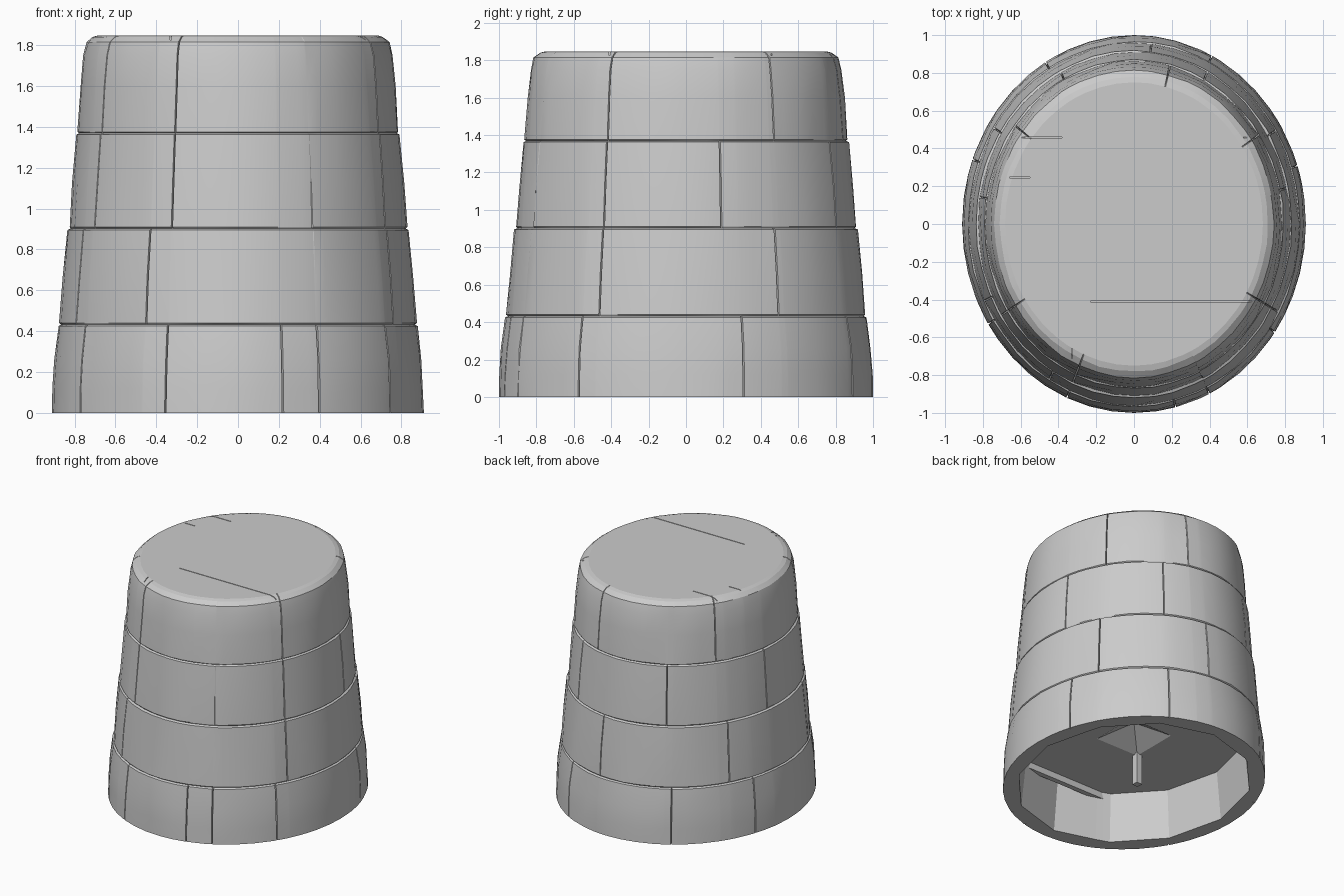
import bpy, bmesh, random
from math import pi, sin, cos, radians, degrees

if "Cube" in bpy.data.objects:
    bpy.data.objects.remove(bpy.data.objects["Cube"])

random.seed(4)
RX, RY = 0.91, 1.0

# Outer profile: (fraction of base radius, height, course index, jitter)
PROFILE = [
    (1.000, 0.00, 0, 0), (0.996, 0.12, 0, .003), (0.988, 0.26, 0, .004), (0.965, 0.425, 0, .003),
    (0.951, 0.432, -1, 0),
    (0.959, 0.44, 1, .004), (0.942, 0.66, 1, .003), (0.918, 0.895, 1, .003),
    (0.901, 0.902, -1, 0),
    (0.908, 0.91, 2, .004), (0.892, 1.13, 2, .003), (0.870, 1.362, 2, .003),
    (0.855, 1.369, -1, 0),
    (0.862, 1.376, 3, .004), (0.847, 1.60, 3, .003), (0.831, 1.75, 3, .003),
    (0.814, 1.815, 3, .003), (0.780, 1.84, 3, .003),
]
# Vertical joints between stones in each course, in degrees
SEAMS = [[18, 63, 121, 160, 212, 247, 284, 296, 325],
         [31, 84, 148, 205, 239, 331],
         [12, 62, 118, 171, 212, 247, 331],
         [33, 76, 143, 212, 247, 331]]

seam_set = sorted({s for c in SEAMS for s in c})
angles = {i * 7.5 for i in range(48)}
angles = {a for a in angles if all(abs(a - s) > 1.2 for s in seam_set)}
for s in seam_set:
    angles |= {s - 0.25, s, s + 0.25}
angles = sorted(angles)


def inner_factor(deg, n=12):
    """Radius of a regular polygon, so the hollow has broad flat sides."""
    step = 2 * pi / n
    return cos(step / 2) / cos((radians(deg) % step) - step / 2)


def ring(bm, radius, z):
    return [bm.verts.new((RX * radius(a) * cos(radians(a)),
                          RY * radius(a) * sin(radians(a)), z)) for a in angles]


def bridge(bm, lo, hi):
    n = len(lo)
    for i in range(n):
        j = (i + 1) % n
        bm.faces.new((lo[i], lo[j], hi[j], hi[i]))


def finish(bm, name):
    bmesh.ops.recalc_face_normals(bm, faces=bm.faces)
    me = bpy.data.meshes.new(name)
    bm.to_mesh(me)
    bm.free()
    ob = bpy.data.objects.new(name, me)
    bpy.context.collection.objects.link(ob)
    return ob


def box(bm, lo, hi):
    r = bmesh.ops.create_cube(bm, size=1)
    for v in r["verts"]:
        v.co = [lo[k] + (v.co[k] + .5) * (hi[k] - lo[k]) for k in range(3)]


# Stone drum: outer courses, flat top, recess underneath
bm = bmesh.new()
rings = []
for f, z, course, jit in PROFILE:
    bump = {}
    for a in angles:
        key = round(a / 7.5)
        bump.setdefault(key, random.uniform(-jit, jit))

    def radius(a, f=f, course=course, bump=bump):
        cut = 0.02 if course >= 0 and a in SEAMS[course] else 0
        return f + bump[round(a / 7.5)] - cut
    rings.append(ring(bm, radius, z))
inner_rim = ring(bm, lambda a: 0.90 * inner_factor(a), 0.0)
inner_top = ring(bm, lambda a: 0.86 * inner_factor(a), 0.38)
for lo, hi in zip(rings, rings[1:]):
    bridge(bm, lo, hi)
bridge(bm, inner_rim, rings[0])
bridge(bm, inner_top, inner_rim)
rim2 = ring(bm, lambda a: 0.75, 1.848)
bridge(bm, rings[-1], rim2)
bm.faces.new(rim2)

# Ceiling of the recess with a central square pyramid pocket
sq = [bm.verts.new((.19 * x, .19 * y, 0.38)) for x, y in ((1, 1), (-1, 1), (-1, -1), (1, -1))]
apex = bm.verts.new((0, 0, 0.50))
for i in range(4):
    bm.faces.new((sq[i], sq[(i + 1) % 4], apex))
n = len(angles)
owner = [int(((a % 360) - 45) % 360 // 90) for a in angles]
for i in range(n):
    j = (i + 1) % n
    p, q = owner[i], owner[j]
    bm.faces.new((inner_top[i], inner_top[j], sq[p]))
    if p != q:
        bm.faces.new((inner_top[j], sq[q], sq[p]))
drum = finish(bm, "stone_drum")

# Thin scored joints across the top
bm = bmesh.new()
for lo, hi in (((-.23, -.413), (.70, -.407)), ((-.70, .455), (-.38, .461)),
               ((.58, .455), (.72, .461)), ((-.66, .243), (-.55, .249)),
               ((-.332, -.80), (-.326, -.66))):
    box(bm, (*lo, 1.825), (*hi, 1.9))
cutter = finish(bm, "top_joint_cutter")
cutter.hide_render = True
cutter.hide_set(True)
mod = drum.modifiers.new("top_joints", "BOOLEAN")
mod.operation, mod.object, mod.solver = "DIFFERENCE", cutter, "EXACT"

# Slim post and side ledge inside the recess
bm = bmesh.new()
box(bm, (-.215, -.215, .14), (-.165, -.165, .40))
finish(bm, "inner_post")

bm = bmesh.new()
box(bm, (-.36, -.80, .33), (.36, -.76, .40))
finish(bm, "inner_ledge")

bpy.context.view_layer.objects.active = drum
drum.select_set(True)
bpy.ops.object.shade_smooth_by_angle(angle=radians(14))
